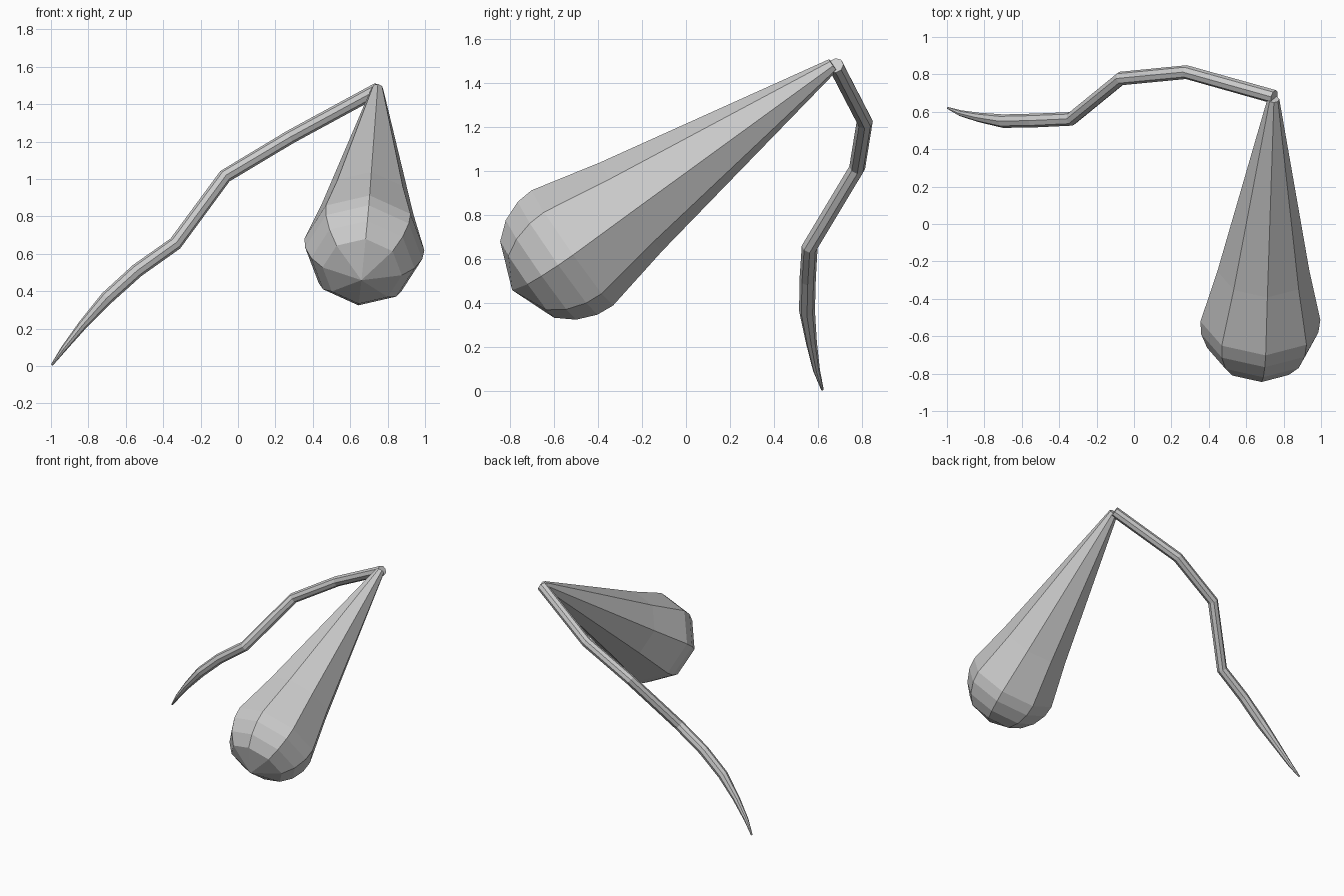
import bpy, bmesh
from math import cos, sin, tau, radians
from mathutils import Vector

if "Cube" in bpy.data.objects:
    bpy.data.objects.remove(bpy.data.objects["Cube"])


def sweep(name, points, radii, ref, sides=8, phase=0.0):
    """Skin a polygonal tube through points; a radius of 0 makes an apex."""
    pts = [Vector(p) for p in points]
    bm = bmesh.new()
    rings = []
    for i, (p, r) in enumerate(zip(pts, radii)):
        into = (p - pts[max(i - 1, 0)]).normalized()
        out = (pts[min(i + 1, len(pts) - 1)] - p).normalized()
        t = (into + out).normalized()
        s = Vector(ref)
        s = (s - t * s.dot(t)).normalized()
        u = s.cross(t)
        n = sides if r else 1
        rings.append([bm.verts.new(p + r * (s * cos(a) + u * sin(a)))
                      for a in (phase + tau * k / sides for k in range(n))])
    for a, b in zip(rings, rings[1:]):
        for k in range(sides):
            j = (k + 1) % sides
            if len(b) == 1:
                bm.faces.new((a[k], a[j], b[0]))
            else:
                bm.faces.new((a[k], a[j], b[j], b[k]))
    for ring in (rings[0], rings[-1]):
        if len(ring) > 1:
            bm.faces.new(ring)
    bmesh.ops.recalc_face_normals(bm, faces=bm.faces)
    mesh = bpy.data.meshes.new(name)
    bm.to_mesh(mesh)
    bm.free()
    obj = bpy.data.objects.new(name, mesh)
    bpy.context.collection.objects.link(obj)
    return obj


# Hanging teardrop bulb: long cone closing in a rounded end
tip, apex = Vector((0.745, 0.668, 1.482)), Vector((0.66, -0.79, 0.459))
axis = (apex - tip).normalized()
length = (apex - tip).length
depth_from_apex = [length, 0.66, 0.334, 0.252, 0.16, 0.083, 0]
bulb_radii = [0.032, 0.247, 0.322, 0.315, 0.278, 0.213, 0]
sweep("bulb", [apex - axis * d for d in depth_from_apex], bulb_radii,
      ref=(1, 0, 0), phase=radians(5))

# Bent stalk tapering to a point on the ground
stalk = [(0.75, 0.68, 1.48), (0.28, 0.812, 1.225), (-0.07, 0.778, 1.015),
         (-0.335, 0.562, 0.655), (-0.54, 0.553, 0.51), (-0.70, 0.55, 0.365),
         (-0.83, 0.57, 0.22), (-0.93, 0.593, 0.095), (-0.995, 0.62, 0.006)]
sweep("stalk", stalk, [0.037] * 5 + [0.036, 0.025, 0.016, 0.006], ref=(0, 1, 0))
